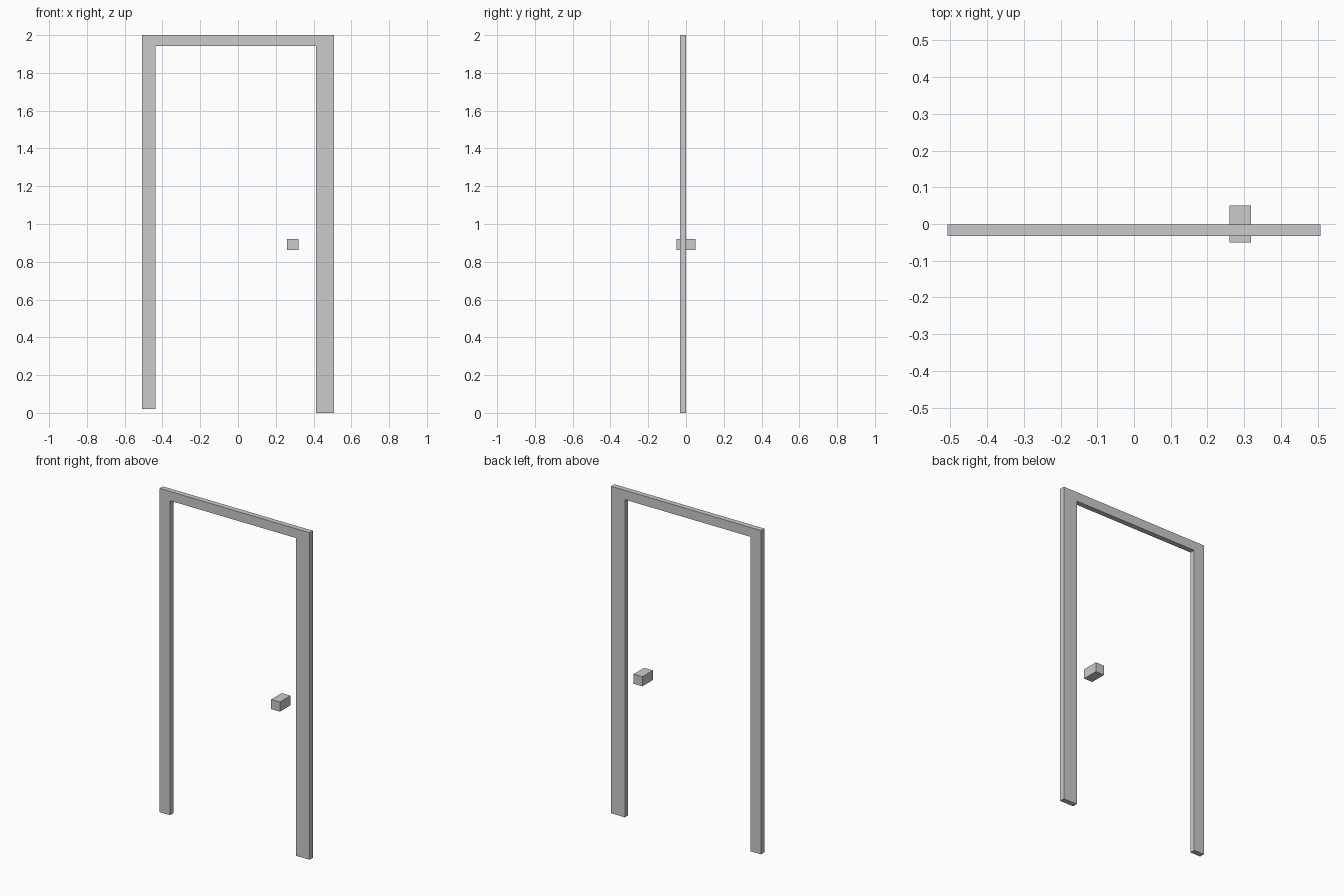
import bpy, bmesh

if "Cube" in bpy.data.objects:
    bpy.data.objects.remove(bpy.data.objects["Cube"])


def prism(name, profile, y0, y1):
    """Extrude an x-z outline from y0 to y1."""
    bm = bmesh.new()
    face = bm.faces.new([bm.verts.new((x, y0, z)) for x, z in profile])
    ext = bmesh.ops.extrude_face_region(bm, geom=[face])["geom"]
    moved = [g for g in ext if isinstance(g, bmesh.types.BMVert)]
    bmesh.ops.translate(bm, verts=moved, vec=(0, y1 - y0, 0))
    bmesh.ops.recalc_face_normals(bm, faces=bm.faces)
    mesh = bpy.data.meshes.new(name)
    bm.to_mesh(mesh)
    bm.free()
    obj = bpy.data.objects.new(name, mesh)
    bpy.context.collection.objects.link(obj)
    return obj


# Door frame: narrow left jamb stops just short of the floor, wide right jamb
prism("door_frame", [(-0.507, 0.02), (-0.437, 0.02), (-0.437, 1.943), (0.414, 1.943),
                     (0.414, 0), (0.507, 0), (0.507, 2), (-0.507, 2)], -0.033, -0.001)

# Door handle: square block running through the opening
prism("door_handle", [(0.26, 0.862), (0.319, 0.862), (0.319, 0.921), (0.26, 0.921)], -0.051, 0.051)
